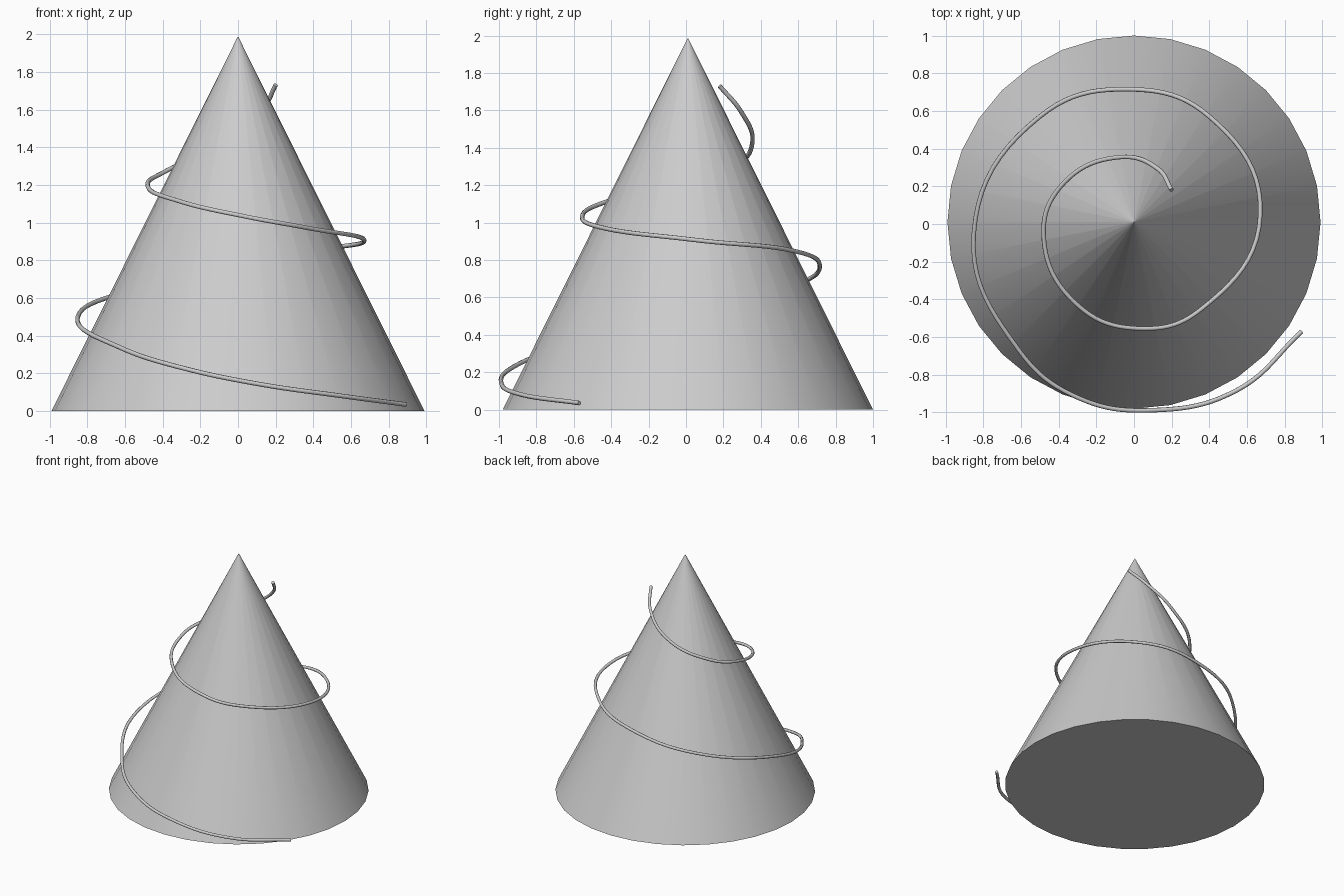
import bpy
import math

# Remove the default cube
cube = bpy.data.objects.get("Cube")
if cube:
    bpy.data.objects.remove(cube, do_unlink=True)


def make_material(name, color):
    mat = bpy.data.materials.new(name)
    mat.use_nodes = True
    mat.diffuse_color = color
    mat.node_tree.nodes["Principled BSDF"].inputs["Base Color"].default_value = color
    return mat


grey = make_material("light grey", (0.6, 0.6, 0.6, 1.0))

# Cone body, with a tiny blunt tip so the shading stays even up to the apex
HEIGHT, RADIUS, OFFSET_Y = 1.985, 0.99, 0.01
bpy.ops.mesh.primitive_cone_add(
    vertices=32, radius1=RADIUS, radius2=0.002, depth=HEIGHT,
    location=(0, OFFSET_Y, HEIGHT / 2))
cone = bpy.context.object
cone.name = "cone_body"
cone.data.materials.append(grey)
bpy.ops.object.shade_smooth_by_angle(angle=math.radians(30))

# Spiral wire winding up around the cone
path = [
    (0.89, -0.57, 0.035), (0.55, -0.88, 0.08), (0.1, -0.988, 0.145),
    (-0.3, -0.92, 0.23), (-0.61, -0.67, 0.33), (-0.85, -0.05, 0.5),
    (-0.5, 0.57, 0.66), (-0.03, 0.715, 0.77), (0.4, 0.57, 0.85),
    (0.67, 0.05, 0.907), (0.35, -0.457, 0.975), (0.05, -0.555, 1.03),
    (-0.3, -0.43, 1.11), (-0.48, -0.05, 1.2), (-0.37, 0.22, 1.28),
    (-0.07, 0.355, 1.43), (0.13, 0.29, 1.6), (0.2, 0.18, 1.73),
]
curve = bpy.data.curves.new("spiral_wire", "CURVE")
curve.dimensions = "3D"
curve.resolution_u = 10
curve.bevel_depth = 0.012
curve.bevel_resolution = 2
curve.use_fill_caps = True
spline = curve.splines.new("BEZIER")
spline.bezier_points.add(len(path) - 1)
for point, position in zip(spline.bezier_points, path):
    point.co = position
    point.handle_left_type = point.handle_right_type = "AUTO"
curve.materials.append(grey)

wire = bpy.data.objects.new("spiral_wire", curve)
bpy.context.collection.objects.link(wire)

# Turn the wire into a smooth mesh tube
bpy.ops.object.select_all(action="DESELECT")
wire.select_set(True)
bpy.context.view_layer.objects.active = wire
bpy.ops.object.convert(target="MESH")
bpy.ops.object.shade_smooth_by_angle(angle=math.radians(50))
